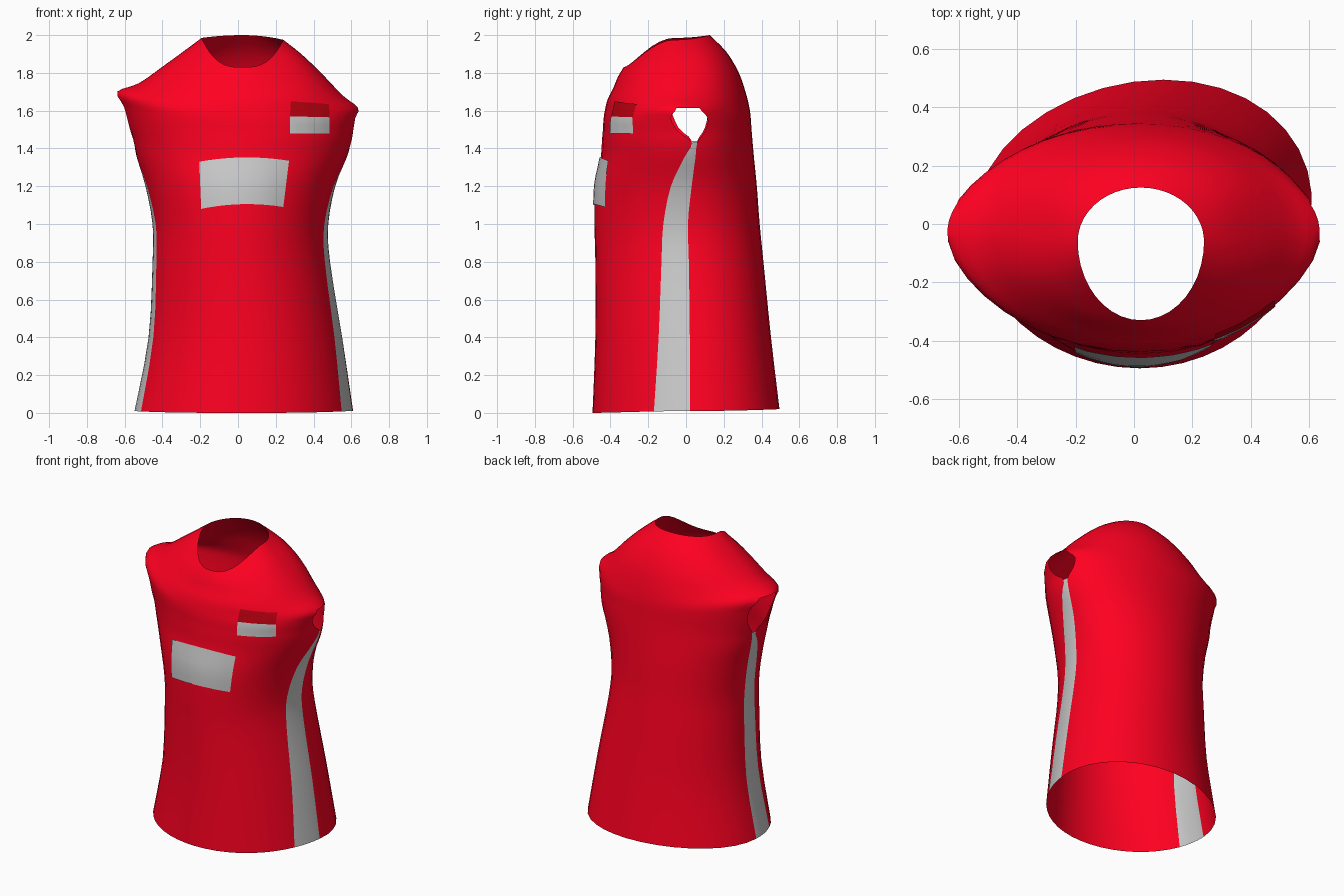
import bpy, bmesh
from math import sin, cos, asin, pi
from mathutils import Vector
from mathutils.bvhtree import BVHTree

if "Cube" in bpy.data.objects:
    bpy.data.objects.remove(bpy.data.objects["Cube"])


def material(name, rgb):
    m = bpy.data.materials.new(name)
    m.diffuse_color = (*rgb, 1)
    m.use_nodes = True
    m.node_tree.nodes["Principled BSDF"].inputs["Base Color"].default_value = m.diffuse_color
    return m


RED = material("red_cloth", (1.0, 0.0, 0.015))
GREY = material("grey_cloth", (0.75, 0.75, 0.75))
DARK = material("dark_red_cloth", (0.5, 0.0, 0.005))

# Cross-sections: z front, back, left, right | x left, right | y front, back | side band y from, to
TORSO = [
    (0.00, 0.02, 0.01, 0.01, -.550, .605, -.495, .495, -.17, .02),
    (0.40, 0.40, 0.40, 0.40, -.475, .550, -.480, .450, -.145, .02),
    (0.80, 0.80, 0.80, 0.80, -.453, .487, -.480, .410, -.13, .015),
    (1.00, 1.00, 1.00, 1.00, -.453, .478, -.485, .390, -.12, .01),
    (1.20, 1.20, 1.20, 1.20, -.490, .515, -.482, .375, -.08, .03),
    (1.35, 1.35, 1.35, 1.35, -.535, .575, -.452, .360, -.01, .05),
    (1.44, 1.44, 1.44, 1.43, -.555, .600, -.445, .352, .03, .06),
]
SHOULDERS = [
    (1.50, 1.50, 1.51, 1.49, -.575, .610, -.440, .347, -.04, .10),
    (1.55, 1.56, 1.62, 1.56, -.610, .628, -.437, .343, -.08, .115),
    (1.60, 1.62, 1.70, 1.615, -.640, .637, -.430, .335, -.05, .07),
    (1.66, 1.70, 1.745, 1.68, -.525, .555, -.415, .315, -.06, .06),
    (1.72, 1.80, 1.84, 1.80, -.390, .440, -.385, .280, -.07, .04),
    (1.78, 1.91, 1.92, 1.90, -.280, .335, -.360, .215, -.08, .02),
    (1.83, 2.00, 1.985, 1.975, -.193, .240, -.330, .125, -.10, .0),
]
# Half width away from the sleeve tips, per shoulder section
ROUND = [.590, .600, .590, .540, .455, .345, .2165]
SUB = 3                       # rows added between sections
ARMPIT, CAP = 6 * SUB, 9 * SUB  # rows bounding the armholes
ARC, BAND = 18, 4             # columns in front/back and in each side band


def refine(rows):
    """Smooth (Catmull-Rom) interpolation between the sections."""
    out = []
    for i in range(len(rows) - 1):
        quad = [rows[max(0, min(len(rows) - 1, i + d))] for d in (-1, 0, 1, 2)]
        for s in range(SUB):
            t = s / SUB
            out.append([b + .5 * t * (c - a + t * (2*a - 5*b + 4*c - d + t * (3*(b - c) + d - a)))
                        for a, b, c, d in zip(*quad)])
    return out + [list(rows[-1])]


def ring(row):
    zf, zb, zl, zr, xl, xr, yf, yb, s0, s1, w = row
    yc = 0.04 - 0.1 * (max(zf, 0) / 1.83) ** 3
    skew = 0.15 * max(0, 1 - zf / 1.3)
    half = (xr - xl) / 2

    def angle(y):
        h = yb - yc if y > yc else yc - yf
        return asin((y - yc) / h)
    a0, a1 = angle(s0), angle(s1)
    spans = [(a0, a1, BAND), (a1, pi - a1, ARC), (pi - a1, pi - a0, BAND), (pi - a0, 2*pi + a0, ARC)]
    pts = []
    for start, end, n in spans:
        for k in range(n):
            t = start + (end - start) * k / n
            c, s = cos(t), sin(t)
            y = yc + s * (yb - yc if s > 0 else yc - yf)
            x = (xl + xr) / 2 + c * (w + (half - w) * c ** 6) + skew * y * (0.55 + 0.9 * y)
            m = c * c if s > 0 else abs(c) ** 3
            z = (zr if c > 0 else zl) * m + (zb if s > 0 else zf) * (1 - m)
            pts.append((x, y, z))
    return pts


def finish(name, bm, mats):
    me = bpy.data.meshes.new(name)
    bm.to_mesh(me)
    for m in mats:
        me.materials.append(m)
    for p in me.polygons:
        p.use_smooth = True
    ob = bpy.data.objects.new(name, me)
    bpy.context.collection.objects.link(ob)
    return ob


# Shirt shell with side stripes and open armholes
sections = [r + ((r[5] - r[4]) / 2,) for r in TORSO] + [r + (w,) for r, w in zip(SHOULDERS, ROUND)]
bm = bmesh.new()
grid = [[bm.verts.new(p) for p in ring(r)] for r in refine(sections)]
n = len(grid[0])
for i in range(len(grid) - 1):
    for j in range(n):
        side = j % (BAND + ARC) < BAND
        if side and ARMPIT <= i < CAP:
            continue
        k = (j + 1) % n
        f = bm.faces.new((grid[i][j], grid[i][k], grid[i + 1][k], grid[i + 1][j]))
        f.material_index = 1 if side and i < ARMPIT else 0
bmesh.ops.delete(bm, geom=[v for v in bm.verts if not v.link_faces], context='VERTS')
bm.normal_update()
tree = BVHTree.FromBMesh(bm)
finish("shirt_body", bm, [RED, GREY])
bm.free()


# Patches laid onto the front of the shirt
def patch(name, corners, mat, bow=0.0, nx=10, nz=5):
    bl, br, tr, tl = (Vector(c) for c in corners)
    bm = bmesh.new()
    rows = []
    for i in range(nz + 1):
        row = []
        for j in range(nx + 1):
            u, v = j / nx, i / nz
            p = bl.lerp(br, u).lerp(tl.lerp(tr, u), v)
            z = p.y + bow * 4 * u * (1 - u)
            hit = tree.ray_cast(Vector((p.x, -2, z)), Vector((0, 1, 0)))[0]
            row.append(bm.verts.new((p.x, hit.y - 0.007, z)))
        rows.append(row)
    for i in range(nz):
        for j in range(nx):
            bm.faces.new((rows[i][j], rows[i][j + 1], rows[i + 1][j + 1], rows[i + 1][j]))
    finish(name, bm, [mat])
    bm.free()


patch("chest_panel", [(-.195, 1.08), (.24, 1.09), (.27, 1.335), (-.205, 1.33)], GREY, bow=.02)
patch("badge_lower", [(.275, 1.48), (.485, 1.48), (.485, 1.565), (.275, 1.57)], GREY)
patch("badge_upper", [(.275, 1.57), (.485, 1.565), (.482, 1.635), (.28, 1.65)], DARK)
